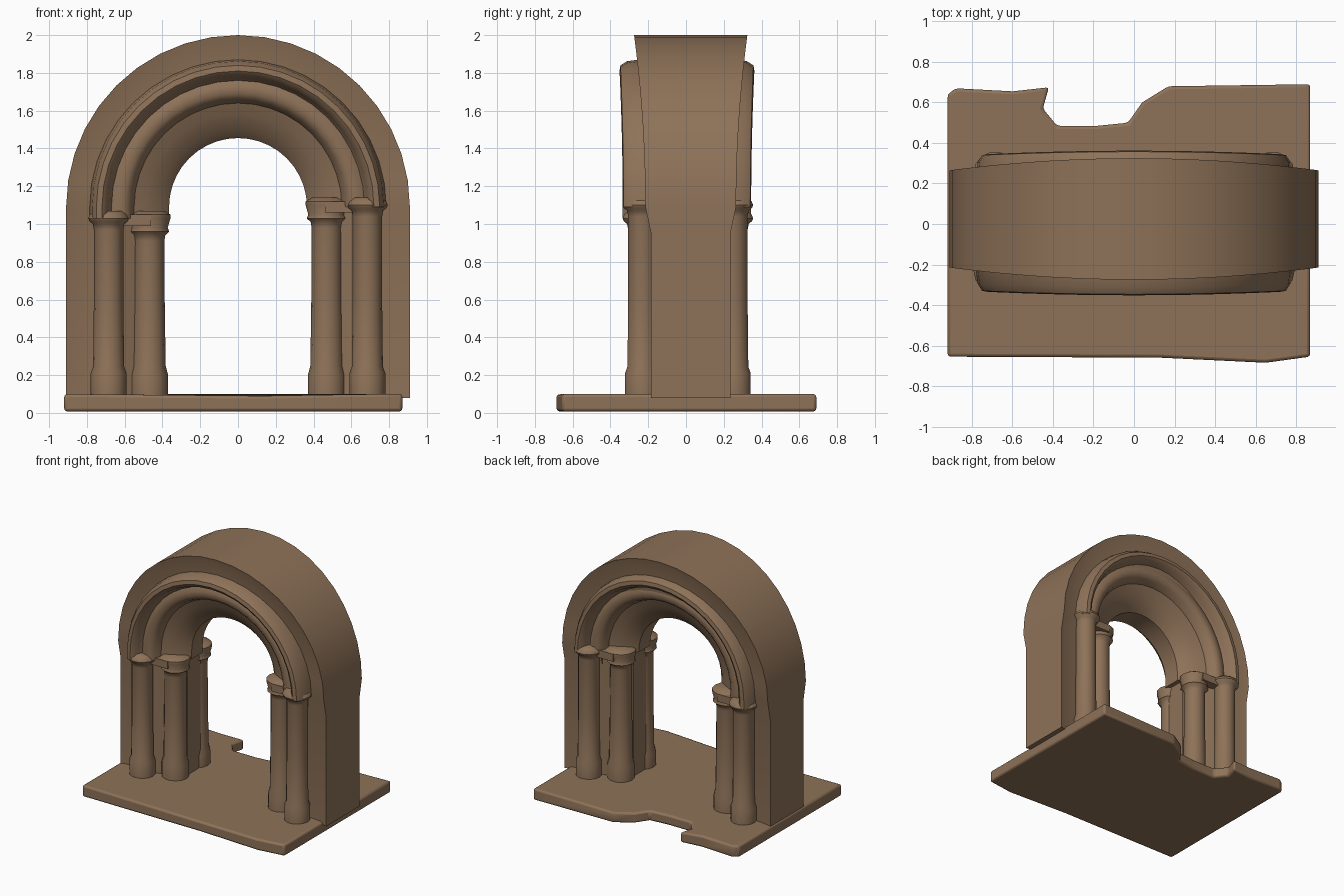
import bpy, bmesh, math
from mathutils import Vector

cube = bpy.data.objects.get("Cube")
if cube:
    bpy.data.objects.remove(cube, do_unlink=True)

stone = bpy.data.materials.new("brown stone")
stone.use_nodes = True
COLOR = (0.27, 0.168, 0.098, 1)
stone.diffuse_color = COLOR
stone.node_tree.nodes["Principled BSDF"].inputs["Base Color"].default_value = COLOR

SPRING = 1.09      # height where the legs turn into the arch
STEPS = 20


def finish(bm, name, angle=40):
    bmesh.ops.recalc_face_normals(bm, faces=bm.faces)
    mesh = bpy.data.meshes.new(name)
    bm.to_mesh(mesh)
    bm.free()
    obj = bpy.data.objects.new(name, mesh)
    bpy.context.collection.objects.link(obj)
    mesh.materials.append(stone)
    bpy.ops.object.select_all(action='DESELECT')
    obj.select_set(True)
    bpy.context.view_layer.objects.active = obj
    bpy.ops.object.shade_smooth_by_angle(angle=math.radians(angle))
    return obj


def sweep(name, half, left_feet, right_feet, middle, grow=0.0, inset=0.0):
    """Sweep a (radius, half depth) profile, mirrored front to back, over legs and arch."""
    arc = [(math.pi * i / STEPS, SPRING) for i in range(STEPS + 1)]
    path = [(0, z) for z in left_feet] + arc + [(math.pi, z) for z in reversed(right_feet)]
    profile = [(r, h, -1) for r, h in half] + [(r, h, 1) for r, h in reversed(half)]
    bm = bmesh.new()
    rings = []
    for a, z in path:
        lift = math.sin(a) ** 2 * grow - (inset if z < SPRING else 0)
        rings.append([bm.verts.new((math.cos(a) * r, middle + face * (h + lift),
                                    z + math.sin(a) * r)) for r, h, face in profile])
    n = len(profile)
    for a, b in zip(rings, rings[1:]):
        for i in range(n):
            bm.faces.new((a[i], a[(i + 1) % n], b[(i + 1) % n], b[i]))
    bm.faces.new(rings[0])
    bm.faces.new(rings[-1])
    return finish(bm, name)


def lathe(name, profile, x, y, sides=14):
    """Turn a (radius, height) profile about a vertical axis at x, y."""
    bm = bmesh.new()
    rings = []
    for r, z in profile:
        rings.append([bm.verts.new((x + r * math.cos(math.tau * i / sides),
                                    y + r * math.sin(math.tau * i / sides), z))
                      for i in range(sides)])
    for a, b in zip(rings, rings[1:]):
        for i in range(sides):
            j = (i + 1) % sides
            bm.faces.new((a[i], a[j], b[j], b[i]))
    bm.faces.new(rings[0])
    bm.faces.new(rings[-1])
    return finish(bm, name)


# Floor slab with a broken bite at the back
outline = [(-0.92, -0.655), (0.13, -0.66), (0.65, -0.685), (0.87, -0.655), (0.87, 0.69),
           (0.17, 0.68), (0.04, 0.6), (-0.03, 0.5), (-0.18, 0.485), (-0.38, 0.485),
           (-0.45, 0.57), (-0.42, 0.675), (-0.6, 0.655), (-0.88, 0.67), (-0.92, 0.64)]
bm = bmesh.new()
base = bm.faces.new([bm.verts.new((x, y, 0.008)) for x, y in outline])
up = bmesh.ops.extrude_face_region(bm, geom=[base])
for v in up["geom"]:
    if isinstance(v, bmesh.types.BMVert):
        v.co.z = 0.09 + 0.01 * (abs(v.co.x) > 0.5)
slab = finish(bm, "floor_slab")
bevel = slab.modifiers.new("worn edge", 'BEVEL')
bevel.width = 0.015
bevel.segments = 2

# Outer wall: legs and arch in one band
sweep("outer_wall", [(0.6, 0.2), (0.76, 0.215), (0.8, 0.22), (0.87, 0.23), (0.91, 0.24)],
      (0.08, 0.95), (0.08, 0.95), 0.025, grow=0.06, inset=0.03)

# Inner jamb behind the small columns, running into the arch soffit
sweep("inner_jamb", [(0.4, 0.08), (0.48, 0.13), (0.56, 0.17), (0.64, 0.2)],
      (0.08,), (0.08,), 0.015)

# Splayed reveal of the arch with its two roll mouldings
sweep("arch_mouldings",
      [(0.365, 0.07), (0.41, 0.12), (0.49, 0.165), (0.55, 0.19), (0.57, 0.245),
       (0.6, 0.27), (0.64, 0.27), (0.67, 0.255), (0.685, 0.28), (0.695, 0.32),
       (0.72, 0.34), (0.75, 0.335), (0.772, 0.3), (0.785, 0.2)],
      (), (1.03,), 0.005, grow=0.017)

# Columns: one large and one small at each corner of each leg
for side, label, top in ((-1, "right", 1.05), (1, "left", 1.12)):
    for face, place in ((-1, "front"), (1, "back")):
        lathe(f"outer_column_{place}_{label}",
              [(0.095, 0.08), (0.095, 0.21), (0.082, 0.245), (0.078, 0.6),
               (0.078, top - 0.08), (0.084, top - 0.05), (0.102, top - 0.035),
               (0.108, top - 0.02), (0.1, top), (0.075, top + 0.02)],
              side * 0.685, 0.01 + face * 0.24)
        lathe(f"inner_column_{place}_{label}",
              [(0.1, 0.08), (0.1, 0.2), (0.087, 0.25), (0.082, 0.6), (0.08, top - 0.14),
               (0.085, top - 0.11), (0.106, top - 0.09), (0.098, top - 0.07),
               (0.112, top - 0.02), (0.112, top), (0.08, top + 0.02)],
              side * 0.47, 0.015 + face * 0.135)
        # Capital band tying both columns back to the wall
        bm = bmesh.new()
        bmesh.ops.create_cube(bm, size=1)
        for v in bm.verts:
            v.co = Vector((side * 0.58 + v.co.x * 0.24,
                           0.015 + face * 0.15 + v.co.y * 0.2,
                           top - 0.03 + v.co.z * 0.06))
        finish(bm, f"capital_band_{place}_{label}")
